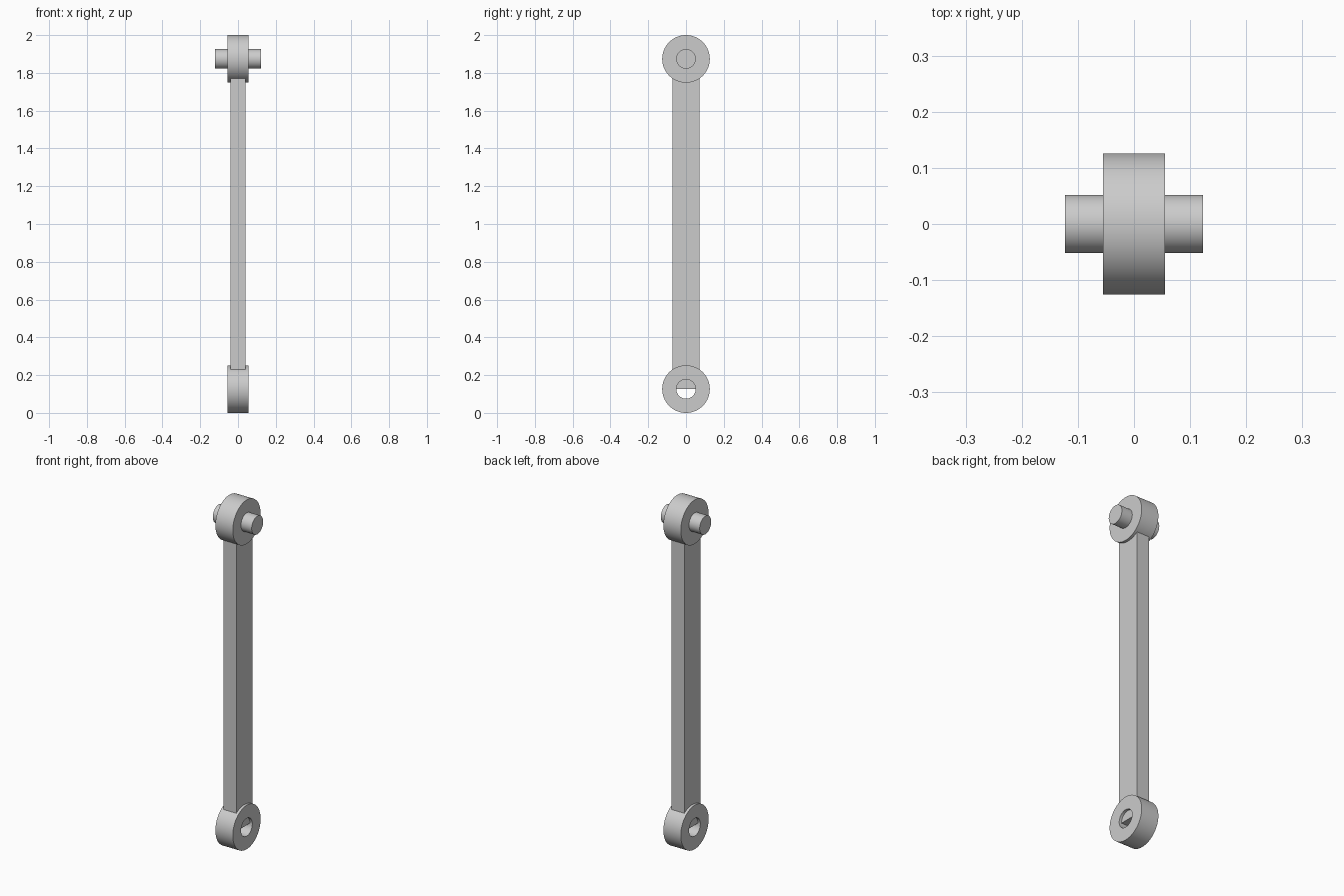
import bpy, bmesh, math
from mathutils import Matrix, Vector

cube = bpy.data.objects.get("Cube")
if cube:
    bpy.data.objects.remove(cube, do_unlink=True)

R, BORE, HALF_W = 0.126, 0.051, 0.055
LOW, HIGH = R, 2 - R

steel = bpy.data.materials.new("grey_metal")
steel.use_nodes = True
colour = (0.6, 0.6, 0.6, 1)
steel.diffuse_color = colour
steel.node_tree.nodes["Principled BSDF"].inputs["Base Color"].default_value = colour


def finish(name, bm, z):
    bmesh.ops.recalc_face_normals(bm, faces=bm.faces)
    mesh = bpy.data.meshes.new(name)
    bm.to_mesh(mesh)
    bm.free()
    mesh.materials.append(steel)
    obj = bpy.data.objects.new(name, mesh)
    obj.location.z = z
    bpy.context.collection.objects.link(obj)
    bpy.ops.object.select_all(action='DESELECT')
    obj.select_set(True)
    bpy.context.view_layer.objects.active = obj
    bpy.ops.object.shade_smooth_by_angle(angle=math.radians(30))


def ring(name, z):
    # Rectangular section spun round the x axis
    bm = bmesh.new()
    section = [(-HALF_W, BORE), (HALF_W, BORE), (HALF_W, R), (-HALF_W, R)]
    verts = [bm.verts.new((x, 0, r)) for x, r in section]
    edges = [bm.edges.new((verts[i], verts[(i + 1) % 4])) for i in range(4)]
    bmesh.ops.spin(bm, geom=verts + edges, cent=Vector(), axis=(1, 0, 0),
                   angle=math.tau, steps=64, use_merge=True)
    bmesh.ops.remove_doubles(bm, verts=bm.verts, dist=1e-5)
    finish(name, bm, z)


# Ring at each end
ring("lower_eye", LOW)
ring("upper_eye", HIGH)

# Pin through the upper ring
bm = bmesh.new()
bmesh.ops.create_cone(bm, cap_ends=True, segments=64, radius1=BORE + 0.001,
                      radius2=BORE + 0.001, depth=0.246,
                      matrix=Matrix.Rotation(math.pi / 2, 4, 'Y'))
finish("upper_pin", bm, HIGH)

# Flat bar between the ring centres, half filling the lower bore
bm = bmesh.new()
bmesh.ops.create_cube(bm, size=1, matrix=Matrix.Diagonal((0.08, 0.144, HIGH - LOW, 1)))
finish("link_bar", bm, 1)
